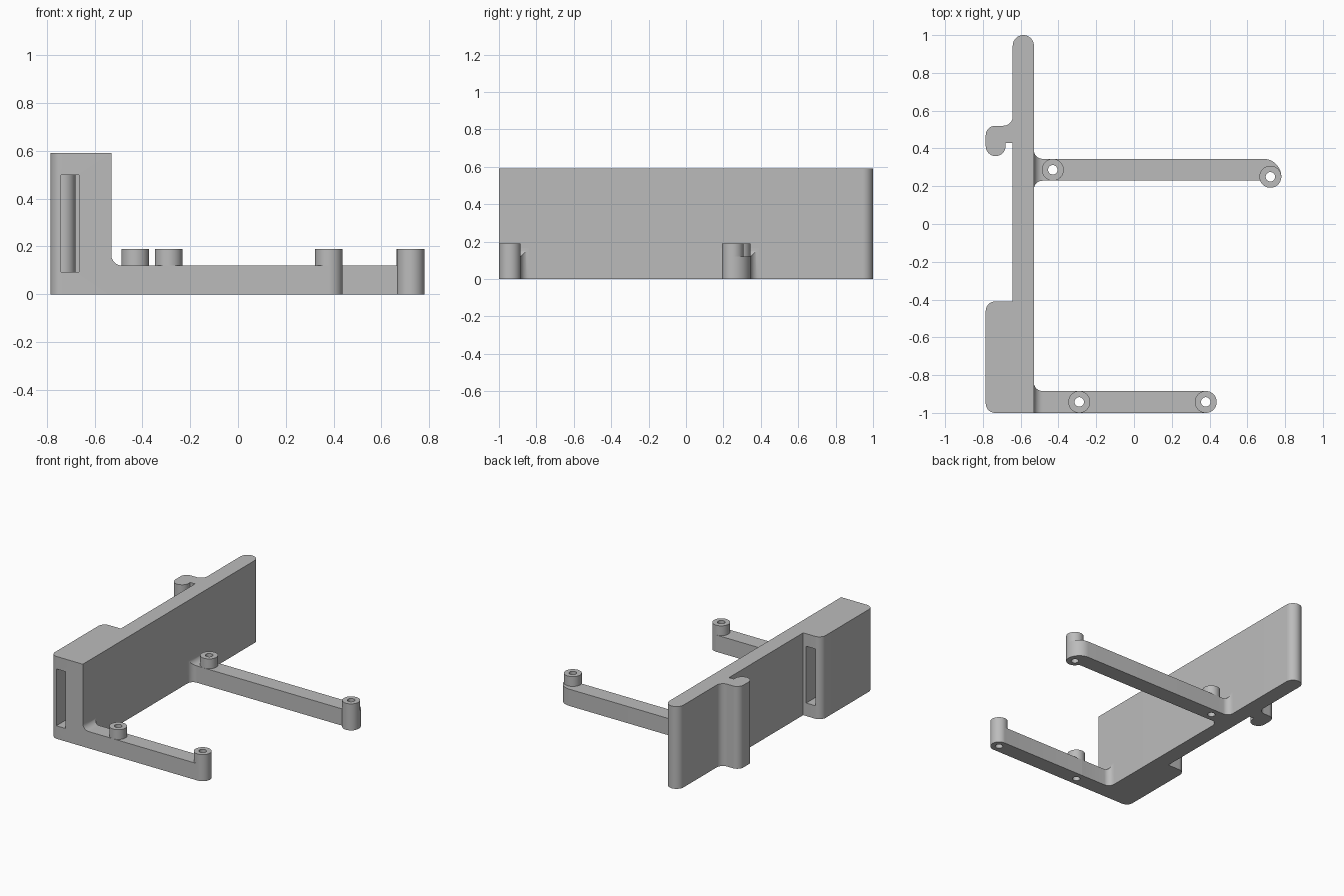
import bpy, bmesh
from math import sin, cos, radians, pi
from mathutils import Matrix

cube = bpy.data.objects.get("Cube")
if cube:
    bpy.data.objects.remove(cube, do_unlink=True)

grey = bpy.data.materials.new("plain grey")
grey.use_nodes = True
colour = (0.5, 0.5, 0.5, 1)
grey.diffuse_color = colour
grey.node_tree.nodes["Principled BSDF"].inputs["Base Color"].default_value = colour

WALL_X = -0.53
ARM_TOP, BOSS_TOP, WALL_TOP = 0.12, 0.19, 0.59


def finish(bm, name):
    bmesh.ops.recalc_face_normals(bm, faces=bm.faces)
    mesh = bpy.data.meshes.new(name)
    bm.to_mesh(mesh)
    bm.free()
    obj = bpy.data.objects.new(name, mesh)
    bpy.context.collection.objects.link(obj)
    mesh.materials.append(grey)
    return obj


def arc(cx, cy, r, a0, a1, n=12):
    angles = [radians(a0 + (a1 - a0) * i / n) for i in range(n + 1)]
    return [(cx + r * cos(a), cy + r * sin(a)) for a in angles]


def prism(points, z0, z1, name):
    bm = bmesh.new()
    face = bm.faces.new([bm.verts.new((x, y, z0)) for x, y in points])
    ext = bmesh.ops.extrude_face_region(bm, geom=[face])["geom"]
    top = [v for v in ext if isinstance(v, bmesh.types.BMVert)]
    bmesh.ops.translate(bm, verts=top, vec=(0, 0, z1 - z0))
    return finish(bm, name)


def cylinder(x, y, r, z0, z1, name):
    bm = bmesh.new()
    bmesh.ops.create_cone(bm, cap_ends=True, segments=48, radius1=r, radius2=r,
                          depth=z1 - z0,
                          matrix=Matrix.Translation((x, y, (z0 + z1) / 2)))
    return finish(bm, name)


def boolean(obj, tool, operation):
    mod = obj.modifiers.new(operation.lower(), "BOOLEAN")
    mod.operation, mod.object, mod.solver = operation, tool, "EXACT"
    bpy.context.view_layer.objects.active = obj
    bpy.ops.object.modifier_apply(modifier=mod.name)
    bpy.data.objects.remove(tool, do_unlink=True)


def smooth(obj):
    bpy.ops.object.select_all(action="DESELECT")
    obj.select_set(True)
    bpy.context.view_layer.objects.active = obj
    bpy.ops.object.shade_smooth_by_angle(angle=radians(30))


def arm(name, y0, y1, spread_front, end_sections, bosses):
    """Bar lofted along x, flaring into the wall, with drilled bosses."""
    r = 0.045
    sections = []
    for i in range(11):
        a = i / 10 * pi / 2
        flare = r * (1 - sin(a))
        sections.append((WALL_X + r * (1 - cos(a)),
                         y0 - flare * spread_front, y1 + flare, ARM_TOP + flare))
    sections += [(x, a, b, ARM_TOP) for x, a, b in end_sections]
    bm = bmesh.new()
    rings = [[bm.verts.new((x, y, z)) for y, z in ((a, 0), (b, 0), (b, h), (a, h))]
             for x, a, b, h in sections]
    for p, q in zip(rings, rings[1:]):
        for k in range(4):
            m = (k + 1) % 4
            bm.faces.new((p[k], p[m], q[m], q[k]))
    bm.faces.new(rings[0])
    bm.faces.new(rings[-1])
    obj = finish(bm, name)
    for x, y in bosses:
        boolean(obj, cylinder(x, y, 0.058, 0, BOSS_TOP, "boss"), "UNION")
    for x, y in bosses:
        boolean(obj, cylinder(x, y, 0.025, -0.1, BOSS_TOP + 0.1, "drill"), "DIFFERENCE")
    smooth(obj)


# Upright wall with the thick block and the hook on its outer side
inner = -0.642
outline = [(WALL_X, -1)]
outline += arc(-0.586, 0.944, 0.056, 0, 180, 24)       # rounded back end
outline += arc(-0.692, 0.57, 0.05, 0, -90)             # fillet into hook
outline += arc(-0.735, 0.47, 0.05, 90, 180)            # hook shoulder
outline += arc(-0.7325, 0.412, 0.0525, 180, 360, 24)   # hook tip
outline += [(-0.68, 0.43), (inner, 0.43), (inner, -0.41)]
outline += arc(-0.735, -0.46, 0.05, 90, 180)           # block corners
outline += arc(-0.735, -0.95, 0.05, 180, 270)
wall = prism(outline, 0, WALL_TOP, "wall_with_hook")

# Slot running through the block
slot = prism([(-0.74, -1.1), (-0.666, -1.1), (-0.666, -0.3), (-0.74, -0.3)],
             0.093, 0.5, "slot_cutter")
boolean(wall, slot, "DIFFERENCE")
smooth(wall)

# Front arm, flush with the front of the block
arm("front_arm", -1, -0.884, 0, [(0.38, -1, -0.884)],
    [(-0.29, -0.942), (0.38, -0.942)])

# Back arm, its end curving round to the offset boss
tip = []
for i in range(12):
    a = radians(85 * i / 11)
    tip.append((0.685 + 0.095 * sin(a), 0.229 + 0.02 * (i / 11) ** 2,
                0.25 + 0.095 * cos(a)))
arm("back_arm", 0.229, 0.345, 1, tip, [(-0.43, 0.287), (0.722, 0.25)])
